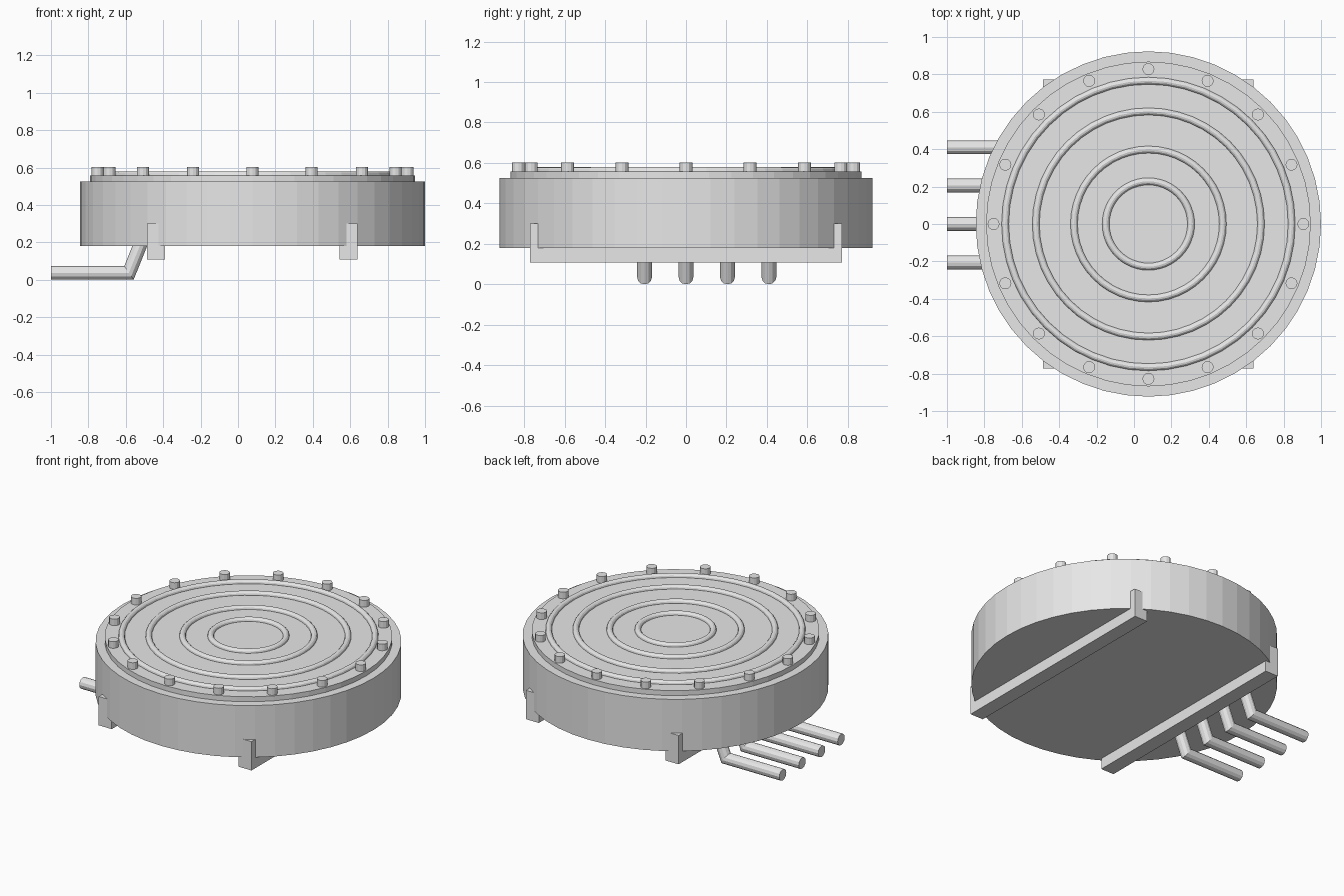
import bpy, bmesh
from math import cos, sin, pi, tau
from mathutils import Vector

if "Cube" in bpy.data.objects:
    bpy.data.objects.remove(bpy.data.objects["Cube"])

CX = 0.077          # axis of the round housing

grey = bpy.data.materials.new("light grey metal")
grey.use_nodes = True
colour = (0.8, 0.8, 0.8, 1)
grey.diffuse_color = colour
grey.node_tree.nodes["Principled BSDF"].inputs["Base Color"].default_value = colour


def finish(obj, name):
    obj.name = name
    obj.data.materials.append(grey)
    return obj


def disc(name, x, y, radius, z0, z1, sides):
    bpy.ops.mesh.primitive_cylinder_add(vertices=sides, radius=radius, depth=z1 - z0,
                                        location=(x, y, (z0 + z1) / 2))
    return finish(bpy.context.object, name)


def extrude_profile(name, profile, x0, x1):
    """Extrude a (y, z) outline along x."""
    bm = bmesh.new()
    face = bm.faces.new([bm.verts.new((x0, y, z)) for y, z in profile])
    new = bmesh.ops.extrude_face_region(bm, geom=[face])["geom"]
    bmesh.ops.translate(bm, vec=(x1 - x0, 0, 0),
                        verts=[v for v in new if isinstance(v, bmesh.types.BMVert)])
    bmesh.ops.recalc_face_normals(bm, faces=bm.faces)
    return from_bmesh(name, bm)


def from_bmesh(name, bm):
    mesh = bpy.data.meshes.new(name)
    bm.to_mesh(mesh)
    bm.free()
    obj = bpy.data.objects.new(name, mesh)
    bpy.context.collection.objects.link(obj)
    return finish(obj, name)


def bent_pipe(name, y, radius=0.037, sides=12):
    """Pipe with a mitred bend, rising into the housing."""
    path = [Vector((-1, y, radius)), Vector((-0.583, y, radius)), Vector((-0.497, y, 0.25))]
    up = Vector((0, 0, 1))
    rise = (path[2] - path[1]).normalized()
    side = Vector((-rise.z, 0, rise.x))
    mitre = (up + side) / (1 + up.dot(side))
    bm = bmesh.new()
    rings = []
    for point, normal in zip(path, (up, mitre, side)):
        rings.append([bm.verts.new(point + radius * (Vector((0, cos(a), 0)) + normal * sin(a)))
                      for a in (tau * i / sides for i in range(sides))])
    for low, high in zip(rings, rings[1:]):
        for i in range(sides):
            j = (i + 1) % sides
            bm.faces.new((low[i], low[j], high[j], high[i]))
    bm.faces.new(rings[0])
    bm.faces.new(rings[-1])
    bmesh.ops.recalc_face_normals(bm, faces=bm.faces)
    return from_bmesh(name, bm)


# Housing and cover plate
disc("housing", CX, 0, 0.923, 0.18, 0.525, 48)
disc("cover_plate", CX, 0, 0.868, 0.52, 0.558, 48)

# Concentric raised rings
for n, radius in enumerate((0.228, 0.398, 0.602, 0.766), 1):
    bpy.ops.mesh.primitive_torus_add(major_radius=radius, minor_radius=0.019,
                                     major_segments=48, minor_segments=12,
                                     location=(CX, 0, 0.56))
    finish(bpy.context.object, f"raised_ring_{n}")

# Bolts around the rim
for i in range(16):
    a = tau * i / 16
    disc(f"bolt_{i + 1}", CX + 0.828 * cos(a), 0.828 * sin(a), 0.032, 0.54, 0.602, 12)

# Mounting rails with upturned ends
END, INNER, BOTTOM, FLOOR, TOP = 0.772, 0.732, 0.108, 0.18, 0.3
half = [(END, BOTTOM), (END, TOP), (INNER, TOP), (INNER, FLOOR)]
outline = half + [(-y, z) for y, z in reversed(half)]
for label, sign in (("left", 1), ("right", -1)):
    middle = CX + sign * 0.515
    extrude_profile(f"mounting_rail_{label}", outline, middle - 0.048, middle + 0.048)

# Row of pipes
for n in range(4):
    bent_pipe(f"pipe_{n + 1}", 0.205 * (n - 1))
